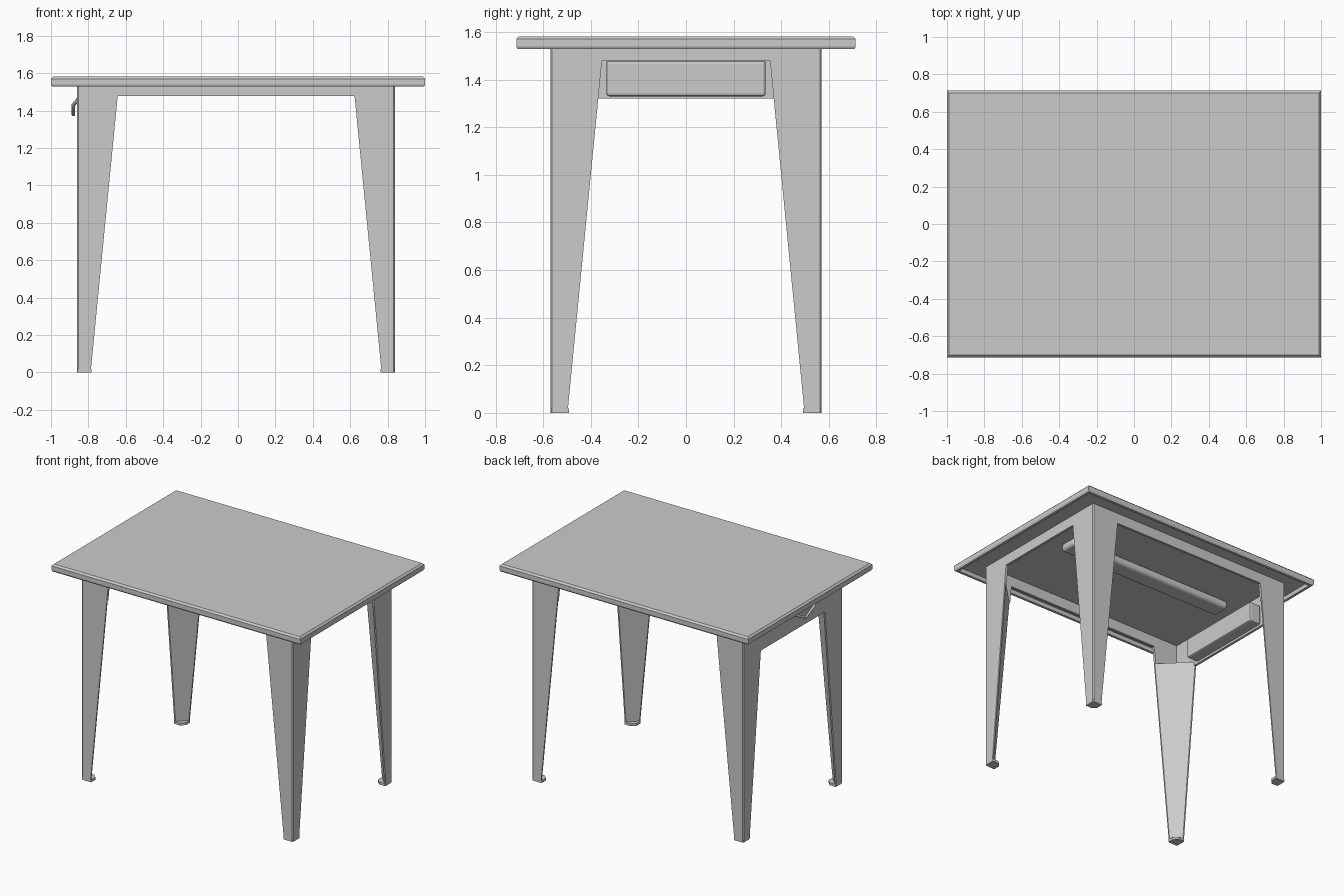
import bpy, bmesh

if "Cube" in bpy.data.objects:
    bpy.data.objects.remove(bpy.data.objects["Cube"])

CX = -0.01                 # frame centre is slightly left of the top
HX, HY = 0.85, 0.57        # outer half sizes of the frame
T = 0.018                  # sheet thickness


def finish(name, bm, bevel=0.0, segments=2):
    bmesh.ops.recalc_face_normals(bm, faces=bm.faces)
    me = bpy.data.meshes.new(name)
    bm.to_mesh(me)
    bm.free()
    ob = bpy.data.objects.new(name, me)
    bpy.context.collection.objects.link(ob)
    if bevel:
        m = ob.modifiers.new("bevel", 'BEVEL')
        m.width, m.segments = bevel, segments
        m.limit_method = 'ANGLE'
    return ob


def loft(name, rings, bevel=0.0, segments=2):
    """Skin a stack of rings that all have the same point count."""
    bm = bmesh.new()
    vs = [[bm.verts.new(p) for p in r] for r in rings]
    n = len(vs[0])
    for a, b in zip(vs, vs[1:]):
        for i in range(n):
            j = (i + 1) % n
            bm.faces.new((a[i], a[j], b[j], b[i]))
    bm.faces.new(vs[0])
    bm.faces.new(vs[-1])
    return finish(name, bm, bevel, segments)


def rect(x0, x1, y0, y1, z):
    return [(x0, y0, z), (x1, y0, z), (x1, y1, z), (x0, y1, z)]


def box(name, x0, x1, y0, y1, z0, z1, bevel=0.0, segments=2):
    return loft(name, [rect(x0, x1, y0, y1, z0), rect(x0, x1, y0, y1, z1)], bevel, segments)


# Table top: shallow tray with a rim turned down round the edge
def top_ring(inset, z):
    return rect(-1 + inset, 1 - inset, -0.713 + inset, 0.713 - inset, z)


loft("table_top", [top_ring(0.03, 1.555), top_ring(0.025, 1.528), top_ring(0.006, 1.528),
                   top_ring(0.0, 1.54), top_ring(0.0, 1.57), top_ring(0.012, 1.582)])


def width(z):
    return 0.072 + (0.217 - 0.072) * min(z / 1.48, 1.0)


def corner(sx, sy, pts, z):
    """Points measured inwards from one outer corner of the frame."""
    return [(CX + sx * (HX - u), sy * (HY - v), z) for u, v in pts]


def wedge(z):
    w, c = width(z), 0.008
    return [(c, 0), (w, 0), (w, 0.01), (0.01, w), (0, w), (0, c)]


def angle(z):
    w, c = width(z), 0.008
    return [(c, 0), (w, 0), (w, T), (T, T), (T, w), (0, w), (0, c)]


for sx, sn in ((-1, "left"), (1, "right")):
    for sy, fn in ((-1, "front"), (1, "back")):
        tag = f"{fn}_{sn}"
        # Tapered leg closed on the inner diagonal, open angle above it
        loft(f"{tag}_leg", [corner(sx, sy, wedge(z), z) for z in (0.0, 1.35)])
        loft(f"{tag}_leg_bracket", [corner(sx, sy, angle(z), z) for z in (1.35, 1.48, 1.556)])
        # Foot plate filling the inner corner
        foot = [(0.002, 0.002), (0.078, 0.002), (0.078, 0.05), (0.05, 0.078), (0.002, 0.078)]
        loft(f"{tag}_foot", [corner(sx, sy, foot, z) for z in (0.0, 0.018)])

# Aprons between the legs
AX, AY = HX - 0.21, HY - 0.21
for sy, fn in ((-1, "front"), (1, "back")):
    y0, y1 = sorted((sy * HY, sy * (HY - T)))
    box(f"{fn}_apron", CX - AX, CX + AX, y0, y1, 1.478, 1.556)
box("right_apron", CX + HX - T, CX + HX, -AY, AY, 1.478, 1.556)
box("left_drawer_panel", CX - HX, CX - HX + T, -AY - 0.01, AY + 0.01, 1.32, 1.556)

# Shallow drawer body behind the left panel
box("drawer_body", CX - HX + T, CX - HX + 0.11, -0.335, 0.335, 1.33, 1.48, 0.012)

# Stiffening rib under the top
box("under_top_rib", -0.72, 0.65, 0.0, 0.14, 1.495, 1.556, 0.025, 4)

# Drawer handle: bowed bar on the left panel
cu = bpy.data.curves.new("drawer_handle", 'CURVE')
cu.dimensions = '3D'
cu.bevel_depth = 0.01
cu.bevel_resolution = 2
sp = cu.splines.new('POLY')
path = [(-0.855, -0.25, 1.46), (-0.88, -0.22, 1.43), (-0.88, -0.12, 1.38),
        (-0.88, -0.02, 1.43), (-0.855, 0.01, 1.46)]
sp.points.add(len(path) - 1)
for p, co in zip(sp.points, path):
    p.co = (*co, 1)
bpy.context.collection.objects.link(bpy.data.objects.new("drawer_handle", cu))
